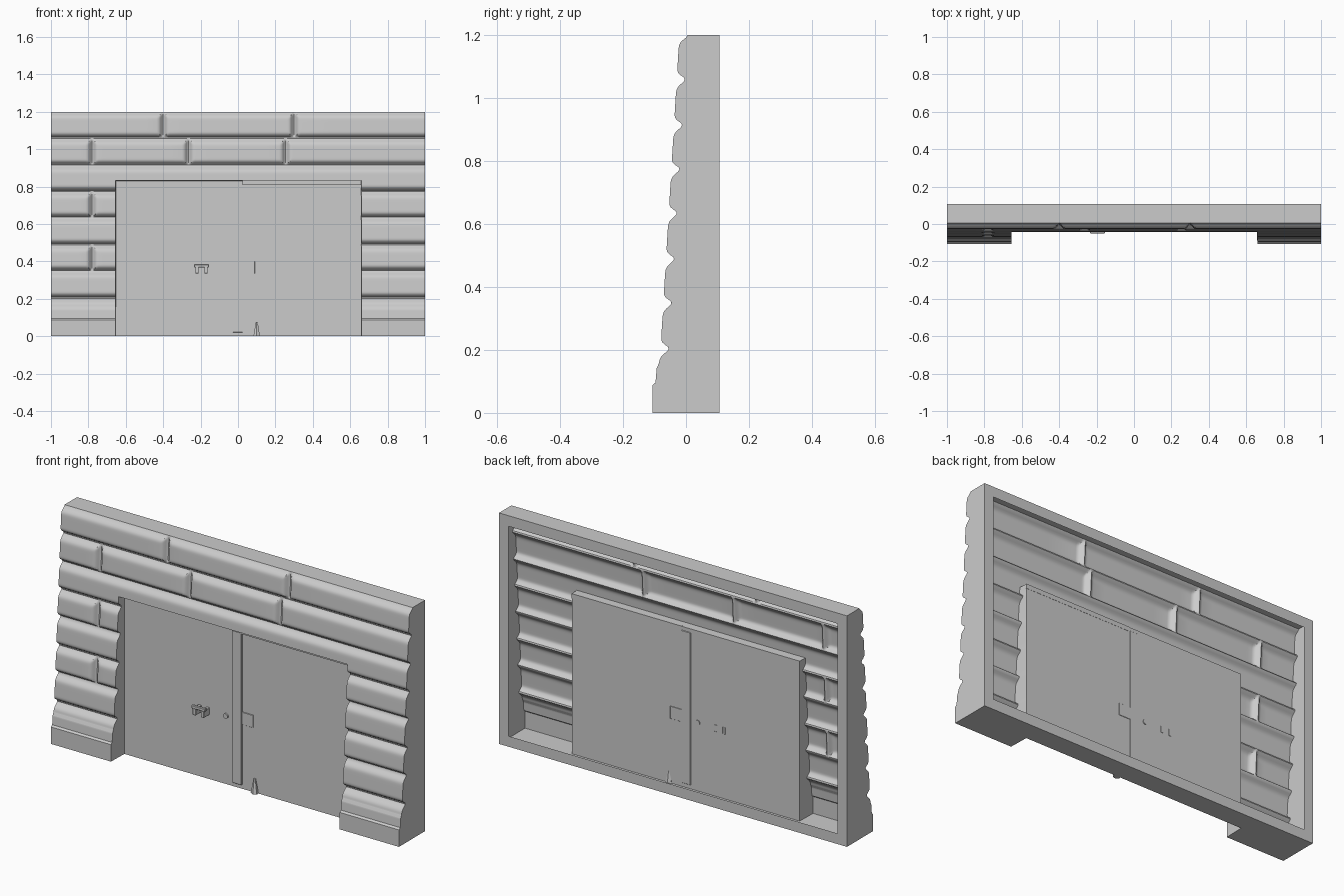
import bpy, bmesh, math

if "Cube" in bpy.data.objects:
    bpy.data.objects.remove(bpy.data.objects["Cube"])

BACK, TOP, RIM = 0.107, 1.2, 0.055
DOOR_Y, DOOR_L, DOOR_R, DOOR_Z = 0.0, -0.654, 0.658, 0.832
COURSES = [0.205, 0.35, 0.49, 0.635, 0.775, 0.915, 1.06]
# vertical joints: (x, row bottom, row top)
JOINTS = [(-0.40, 1.06, 1.3), (0.30, 1.06, 1.3),
          (-0.78, 0.915, 1.06), (-0.265, 0.915, 1.06), (0.255, 0.915, 1.06),
          (-0.78, 0.635, 0.775), (-0.78, 0.35, 0.49)]
BASE = [(0, -0.107), (0.088, -0.107), (0.096, -0.097), (0.142, -0.093),
        (0.158, -0.086), (0.205, -0.08)]


def wall_y(x, z):
    """Front surface: sloping brick courses with a recessed doorway."""
    if DOOR_L < x < DOOR_R and z < DOOR_Z:
        return DOOR_Y
    y = -0.093 + 0.06 * z
    if z < 0.2:
        for (z0, y0), (z1, y1) in zip(BASE, BASE[1:]):
            if z0 <= z <= z1:
                y = y0 + (y1 - y0) * (z - z0) / (z1 - z0)
    groove = 0.0
    for c in COURSES:
        if c == 0.775 and DOOR_L < x < DOOR_R:
            continue
        d = z - c
        groove = max(groove, math.exp(-(d / (0.014 if d > 0 else 0.02)) ** 2))
    if z > 1.15:
        groove = max(groove, math.exp(-((TOP - z) / 0.018) ** 2))
    for jx, z0, z1 in JOINTS:
        fade = min(1.0, (z - z0) / 0.008, (z1 - z) / 0.008)
        if fade > 0:
            groove = max(groove, fade * math.exp(-((x - jx) / 0.015) ** 2))
    return y + 0.026 * groove


def finish(bm, name, angle=35):
    bmesh.ops.remove_doubles(bm, verts=bm.verts, dist=1e-5)
    bmesh.ops.recalc_face_normals(bm, faces=bm.faces)
    me = bpy.data.meshes.new(name)
    bm.to_mesh(me)
    bm.free()
    ob = bpy.data.objects.new(name, me)
    bpy.context.collection.objects.link(ob)
    bpy.ops.object.select_all(action='DESELECT')
    ob.select_set(True)
    bpy.context.view_layer.objects.active = ob
    bpy.ops.object.shade_smooth_by_angle(angle=math.radians(angle))
    return ob


def quad(bm, *pts):
    bm.faces.new([bm.verts.new(p) for p in pts])


def skirt(bm, path):
    """Strip from the brick surface along (x, z) points to the back plane."""
    for (x0, z0), (x1, z1) in zip(path, path[1:]):
        quad(bm, (x0, wall_y(x0, z0), z0), (x1, wall_y(x1, z1), z1),
             (x1, BACK, z1), (x0, BACK, z0))


def box(name, x0, x1, y0, y1, z0, z1, bevel=0.0):
    bm = bmesh.new()
    bmesh.ops.create_cube(bm, size=1)
    for v in bm.verts:
        v.co = ((x0 + x1) / 2 + v.co.x * (x1 - x0), (y0 + y1) / 2 + v.co.y * (y1 - y0),
                (z0 + z1) / 2 + v.co.z * (z1 - z0))
    if bevel:
        bmesh.ops.bevel(bm, geom=bm.edges[:], offset=bevel, segments=1, affect='EDGES')
    return finish(bm, name)


# grid lines, refined at joints and at the doorway edges
xs = {-1.0, 1.0}
for s in (-1, 1):
    xs |= {s * v for v in (0.95, 0.9, 0.85, 0.72, 0.6, 0.5, 0.15, 0.05)}
for edge in (DOOR_L, DOOR_R):
    xs |= {round(edge - 0.0015, 4), round(edge + 0.0015, 4)}
for jx, _, _ in JOINTS:
    xs |= {round(jx + o, 4) for o in (-0.035, -0.024, -0.016, -0.01, -0.005, 0,
                                      0.005, 0.01, 0.016, 0.024, 0.035)}
xs = sorted(xs)
zs = sorted({round(i * 0.0075, 4) for i in range(161)} |
            {0.831, 0.833, 0.088, 0.096, 0.142, 0.158})

# wall shell: brick front with the door recess, outer sides, hollow behind
bm = bmesh.new()
grid = [[bm.verts.new((x, wall_y(x, z), z)) for x in xs] for z in zs]
for j in range(len(zs) - 1):
    for i in range(len(xs) - 1):
        bm.faces.new((grid[j][i], grid[j][i + 1], grid[j + 1][i + 1], grid[j + 1][i]))
for s in (-1, 1):
    skirt(bm, [(s, z) for z in zs])
for z in (0, TOP):
    skirt(bm, [(x, z) for x in xs])
finish(bm, "brick_wall_shell")

# back lip: thin flat rim around the hollow
bm = bmesh.new()
xi, zt = 1 - RIM, TOP - RIM
outer = [(-1, 0), (1, 0), (1, TOP), (-1, TOP)]
inner = [(-xi, RIM), (xi, RIM), (xi, zt), (-xi, zt)]
for k in range(4):
    n = (k + 1) % 4
    quad(bm, *[(p[0], BACK, p[1]) for p in (outer[k], outer[n], inner[n], inner[k])])
finish(bm, "back_lip")

# door details
box("door_centre_strip", -0.028, 0.025, -0.007, 0.003, 0.02, 0.812, 0.002)
box("right_leaf_head", 0.025, 0.657, -0.01, 0.001, 0.808, 0.832)
box("latch_plate", 0.02, 0.09, -0.004, 0.002, 0.335, 0.40, 0.001)

# pull handle: a bar with two short legs
box("handle_bar", -0.235, -0.155, -0.05, -0.034, 0.368, 0.385, 0.003)
for x in (-0.228, -0.18):
    box("handle_leg", x, x + 0.018, -0.048, 0.001, 0.335, 0.372, 0.002)

# round lock
bm = bmesh.new()
bmesh.ops.create_cone(bm, cap_ends=True, segments=16, radius1=0.013, radius2=0.013, depth=0.012)
for v in bm.verts:
    v.co = (v.co.x - 0.068, -0.002 + v.co.z, v.co.y + 0.355)
finish(bm, "door_lock")

# door stop at the foot of the right leaf
bm = bmesh.new()
bmesh.ops.create_cone(bm, cap_ends=True, segments=6, radius1=0.02, radius2=0.006, depth=0.075)
for v in bm.verts:
    v.co = (v.co.x + 0.1, v.co.y * 0.8 - 0.006, v.co.z + 0.0375)
finish(bm, "door_stop")
